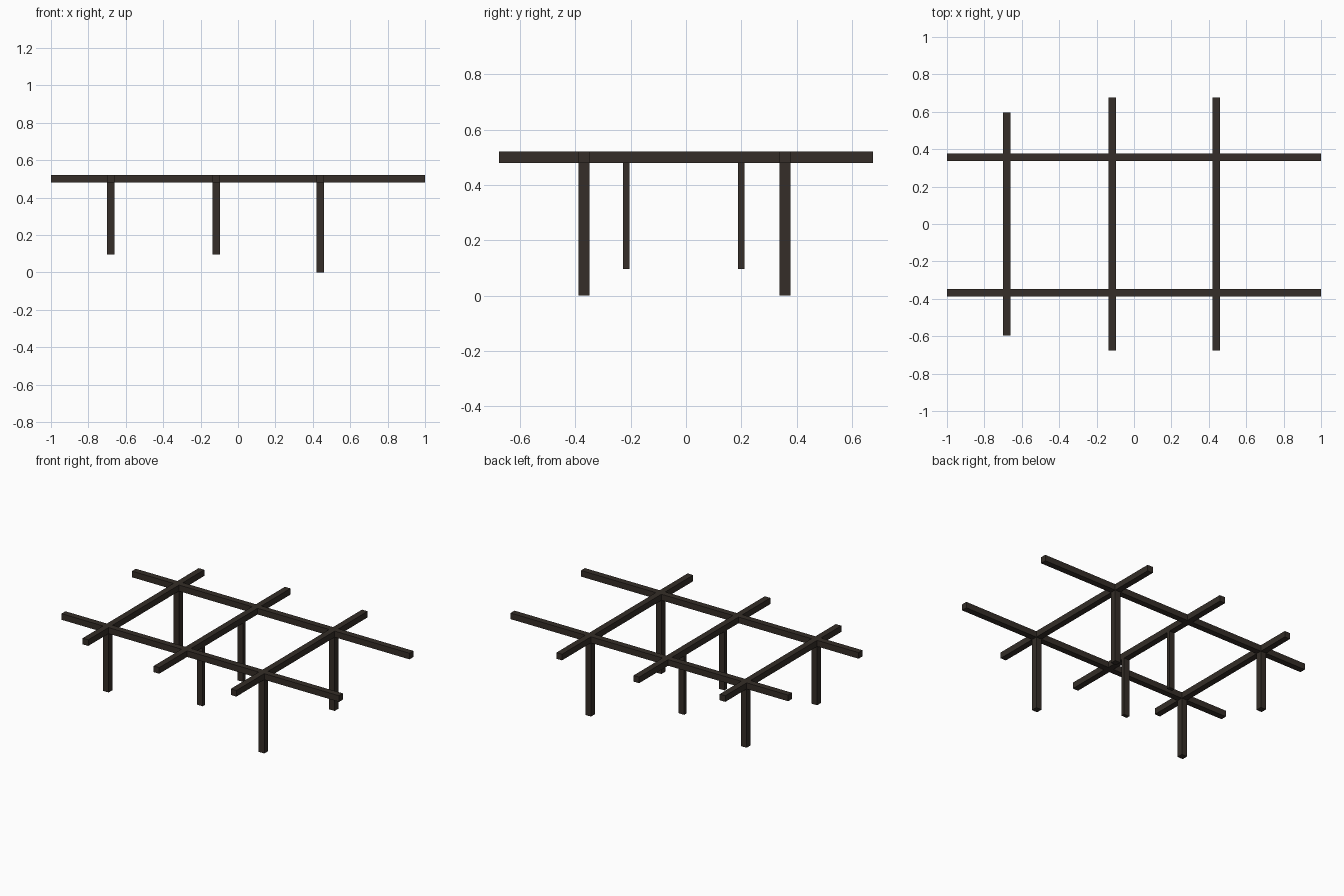
import bpy

if "Cube" in bpy.data.objects:
    bpy.data.objects.remove(bpy.data.objects["Cube"])

wood = bpy.data.materials.new("dark_wood")
wood.diffuse_color = (0.035, 0.027, 0.021, 1)
wood.use_nodes = True
wood.node_tree.nodes["Principled BSDF"].inputs["Base Color"].default_value = wood.diffuse_color

T = 0.04                    # beam thickness
Z0, Z1 = 0.48, 0.52         # bottom and top of the frame


def box(name, lo, hi):
    """Axis-aligned box between two corners."""
    bpy.ops.mesh.primitive_cube_add(size=1, location=[(a + b) / 2 for a, b in zip(lo, hi)])
    ob = bpy.context.object
    ob.name = ob.data.name = name
    ob.scale = [b - a for a, b in zip(lo, hi)]
    bpy.ops.object.transform_apply(location=False, rotation=False, scale=True)
    ob.data.materials.append(wood)


def leg(name, x, y, depth, bottom):
    box(name, (x - T / 2, y - depth / 2, bottom), (x + T / 2, y + depth / 2, Z0))


rails = {"front": -0.368, "back": 0.357}
inner = {"front": -0.216, "back": 0.2}

# Long rails
for side, y in rails.items():
    box(side + "_rail", (-1, y - T / 2, Z0), (1, y + T / 2, Z1))

# Cross beams, flush with the rails
for name, x, half in (("left", -0.681, 0.597), ("middle", -0.115, 0.675), ("right", 0.441, 0.675)):
    box(name + "_cross_beam", (x - T / 2, -half, Z0), (x + T / 2, half, Z1))

# Legs: short left pair, thin inset middle pair, tall right pair
for side in rails:
    leg(side + "_left_leg", -0.681, rails[side], T, 0.097)
    leg(side + "_middle_leg", -0.115, inner[side], 0.023, 0.097)
    leg(side + "_right_leg", 0.441, rails[side], T, 0.0)
